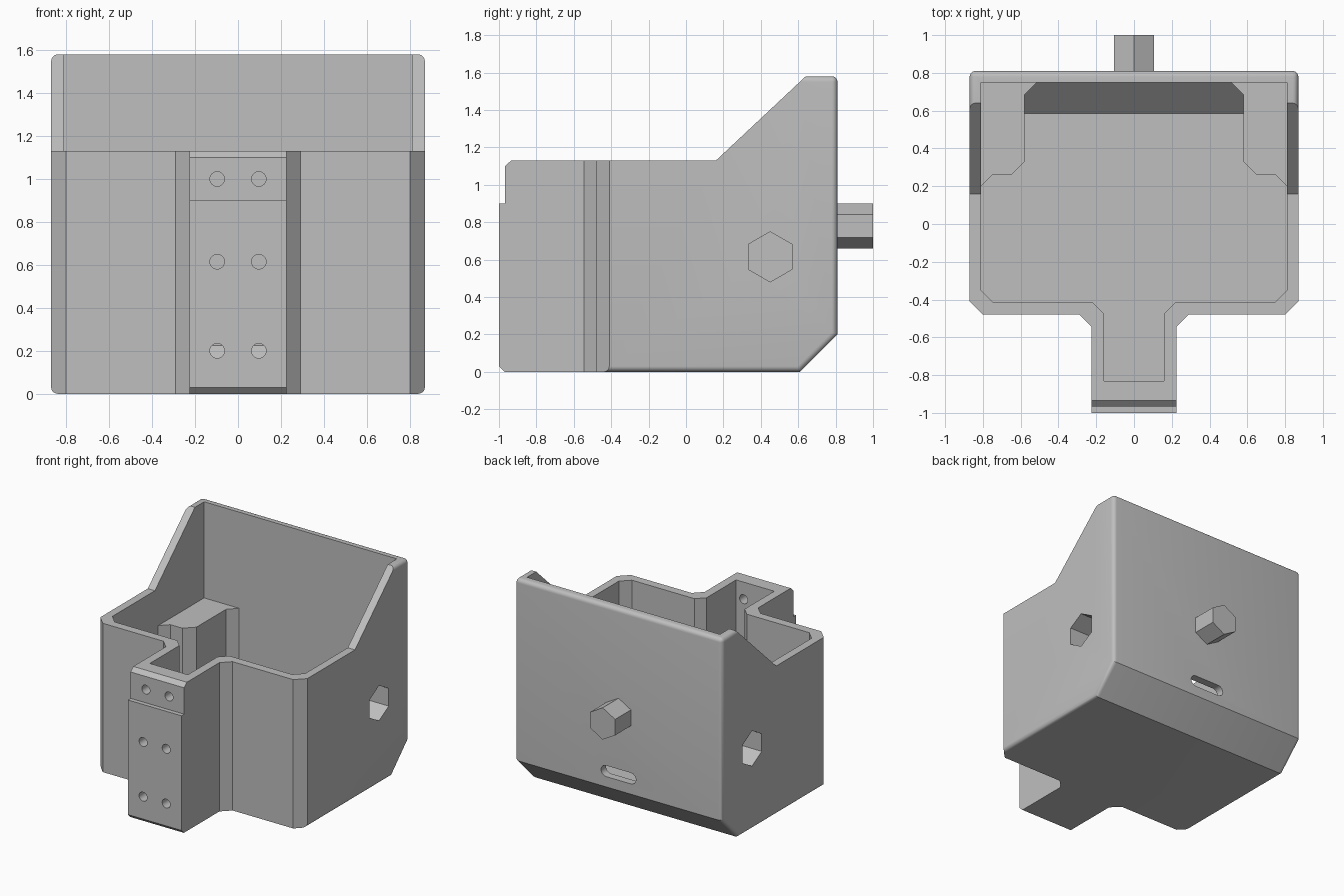
import bpy, bmesh
from math import radians, cos, sin

cube = bpy.data.objects.get("Cube")
if cube:
    bpy.data.objects.remove(cube, do_unlink=True)

grey = bpy.data.materials.new("plain_grey")
grey.use_nodes = True
grey.diffuse_color = (0.52, 0.52, 0.52, 1)
grey.node_tree.nodes["Principled BSDF"].inputs["Base Color"].default_value = grey.diffuse_color

PLACE = {
    "x": lambda a, b, t: (t, a, b),
    "y": lambda a, b, t: (a, t, b),
    "z": lambda a, b, t: (a, b, t),
}


def prism(name, points, axis, lo, hi):
    """Extrude a flat outline along an axis."""
    bm = bmesh.new()
    ends = [[bm.verts.new(PLACE[axis](a, b, t)) for a, b in points] for t in (lo, hi)]
    bm.faces.new(ends[0])
    bm.faces.new(ends[1])
    n = len(points)
    for i in range(n):
        j = (i + 1) % n
        bm.faces.new((ends[0][i], ends[0][j], ends[1][j], ends[1][i]))
    bmesh.ops.recalc_face_normals(bm, faces=bm.faces)
    mesh = bpy.data.meshes.new(name)
    bm.to_mesh(mesh)
    bm.free()
    mesh.materials.append(grey)
    obj = bpy.data.objects.new(name, mesh)
    bpy.context.collection.objects.link(obj)
    return obj


def mirrored(half):
    return half + [(-x, y) for x, y in reversed(half)]


def arc(cx, cy, r, n, start=0, sweep=360, closed=True):
    steps = n if closed else n - 1
    angles = [radians(start + sweep * i / steps) for i in range(n)]
    return [(cx + r * cos(a), cy + r * sin(a)) for a in angles]


def combine(target, tool, operation="DIFFERENCE"):
    mod = target.modifiers.new("cut", "BOOLEAN")
    mod.operation = operation
    mod.solver = "EXACT"
    mod.object = tool
    bpy.context.view_layer.objects.active = target
    bpy.ops.object.modifier_apply(modifier=mod.name)
    bpy.data.objects.remove(tool, do_unlink=True)


# Outer shell: plan outline crossed with the side profile
plan = mirrored([(0.87, 0.81), (0.87, -0.41), (0.80, -0.48), (0.29, -0.48),
                 (0.225, -0.545), (0.225, -1.2)])
side = [(-1, 0.03), (-0.97, 0), (0.61, 0), (1.01, 0.4), (1.01, 1.58), (0.64, 1.58),
        (0.16, 1.13), (-0.935, 1.13), (-0.967, 1.10), (-0.967, 0.9), (-1, 0.9)]
bin_body = prism("bin_body", plan, "z", -0.5, 2)
combine(bin_body, prism("side_profile", side, "x", -1.2, 1.2), "INTERSECT")

# Rounded outer edges at the back, rim ends and bottom sides
bm = bmesh.new()
bm.from_mesh(bin_body.data)
bmesh.ops.remove_doubles(bm, verts=bm.verts, dist=0.0005)
bmesh.ops.dissolve_limit(bm, angle_limit=0.01, verts=bm.verts, edges=bm.edges)


def is_rounded(edge):
    ends = [v.co for v in edge.verts]
    on_side = all(abs(c.x) > 0.865 for c in ends) and ends[0].x * ends[1].x > 0
    at_back = all(c.y > 0.805 for c in ends)
    on_top = all(c.z > 1.575 for c in ends)
    at_bottom = all(c.z < 0.005 for c in ends)
    on_slope = all(abs(c.y - c.z - 0.61) < 0.005 for c in ends)
    return (on_side and (at_back or on_top or at_bottom or on_slope)) or (at_back and on_top)


bmesh.ops.bevel(bm, geom=[e for e in bm.edges if is_rounded(e)], offset=0.03,
                offset_type="OFFSET", segments=5, profile=0.5, affect="EDGES")
bm.to_mesh(bin_body.data)
bm.free()

# Cavity, leaving the sloped floor and the two corner blocks
inner = mirrored([(0.81, 0.75), (0.81, -0.35), (0.745, -0.415), (0.22, -0.415),
                  (0.16, -0.475), (0.16, -0.83)])
cavity = prism("cavity", inner, "z", 0.06, 2)
combine(cavity, prism("floor_slope", [(0.425, -0.1), (1.025, 0.5), (1.025, -0.1)], "x", -1, 1))
for s in (1, -1):
    block = [(1, 0.01), (0.75, 0.26), (0.65, 0.26), (0.58, 0.33), (0.58, 0.685),
             (0.265, 1), (1, 1)]
    combine(cavity, prism("corner_block", [(s * x, y) for x, y in block], "z", -0.2, 0.85))
combine(bin_body, cavity)

# Hexagonal sockets in the sides
for s in (1, -1):
    socket = prism("socket", arc(0.45, 0.615, 0.134, 6, 90), "x", *sorted((s * 0.65, s)))
    combine(bin_body, socket)

# Screw holes through the front tongue
for x in (-0.097, 0.097):
    for z in (0.2, 0.615, 1.0):
        combine(bin_body, prism("screw_hole", arc(x, z, 0.034, 24), "y", -1.1, -0.75))

# Rounded slot in the back wall
slot = arc(0.105, 0.32, 0.042, 9, -90, 180, False) + arc(-0.105, 0.32, 0.042, 9, 90, 180, False)
combine(bin_body, prism("slot", slot, "y", 0.7, 0.9))

# Hexagonal peg on the back
back_peg = prism("back_peg", arc(0, 0.78, 0.121, 6, 90), "y", 0.79, 1)

bpy.ops.object.select_all(action="DESELECT")
for obj in (bin_body, back_peg):
    obj.select_set(True)
bpy.context.view_layer.objects.active = bin_body
bpy.ops.object.shade_smooth_by_angle(angle=radians(28))
